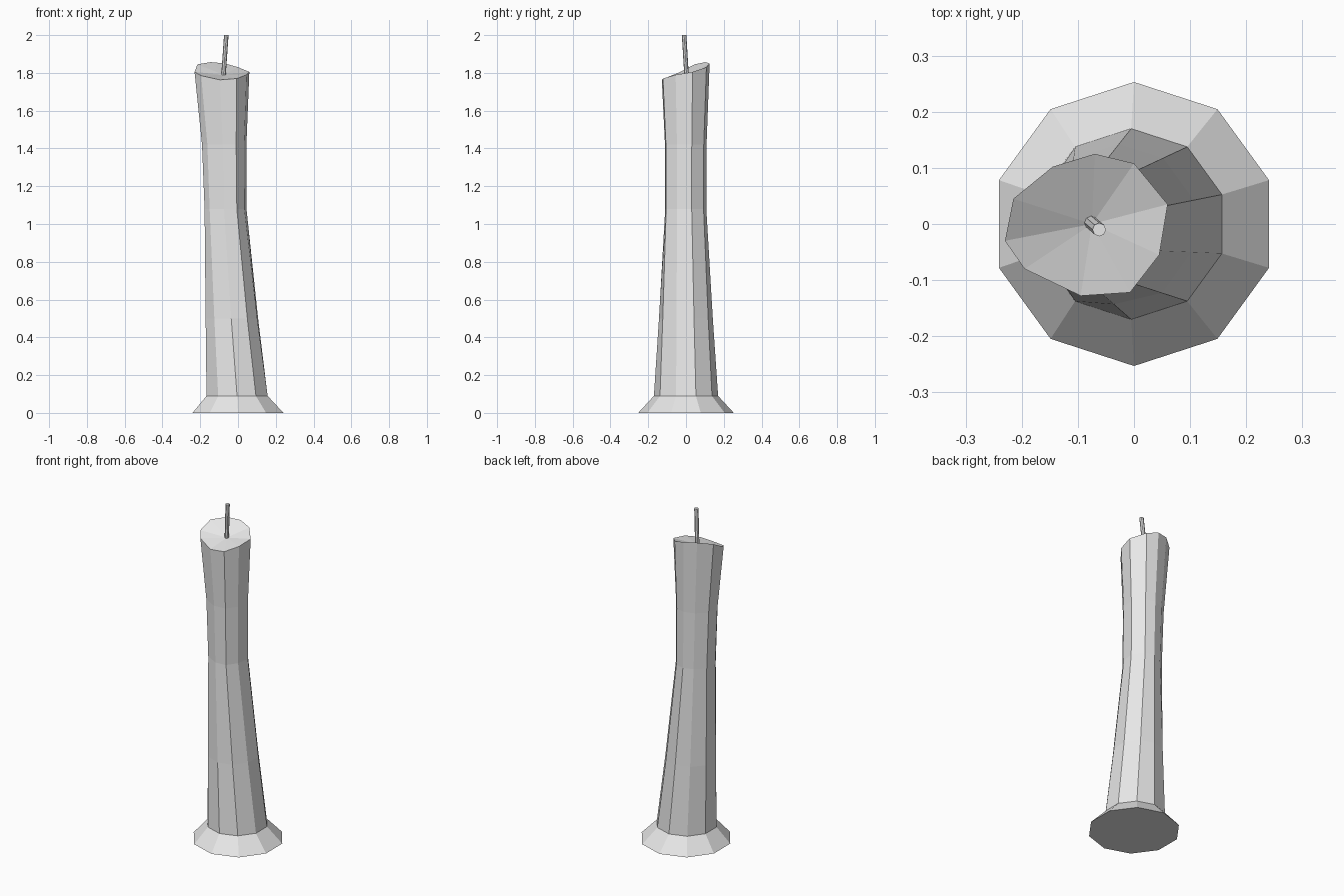
import bpy, bmesh, math
from mathutils import Vector

cube = bpy.data.objects.get("Cube")
if cube:
    bpy.data.objects.remove(cube, do_unlink=True)

SIDES = 10
wax = bpy.data.materials.new("pale_grey")
wax.use_nodes = True
wax.diffuse_color = (0.8, 0.8, 0.8, 1)
wax.node_tree.nodes["Principled BSDF"].inputs["Base Color"].default_value = (0.8, 0.8, 0.8, 1)


def loft(name, rings, start_tip=None, end_tip=None):
    """Bridge a stack of rings; close each end with a fan to a tip or one flat face."""
    bm = bmesh.new()
    loops = [[bm.verts.new(p) for p in ring] for ring in rings]
    n = len(loops[0])
    for a, b in zip(loops, loops[1:]):
        for i in range(n):
            j = (i + 1) % n
            bm.faces.new((a[i], a[j], b[j], b[i]))
    for loop, tip in ((loops[0], start_tip), (loops[-1], end_tip)):
        if tip is None:
            bm.faces.new(loop)
        else:
            centre = bm.verts.new(tip)
            for i in range(n):
                bm.faces.new((loop[i], loop[(i + 1) % n], centre))
    bmesh.ops.recalc_face_normals(bm, faces=bm.faces)
    mesh = bpy.data.meshes.new(name)
    bm.to_mesh(mesh)
    bm.free()
    mesh.materials.append(wax)
    obj = bpy.data.objects.new(name, mesh)
    bpy.context.collection.objects.link(obj)
    return obj


def circle(cx, r, z):
    """Regular ring that starts at the front corner."""
    return [Vector((cx + r * math.sin(math.tau * i / SIDES),
                    -r * math.cos(math.tau * i / SIDES), z)) for i in range(SIDES)]


# Uneven, slanted rim of the candle, counter-clockwise from the front
rim = [Vector(p) for p in (
    (-0.095, -0.128, 1.763), (-0.007, -0.122, 1.77), (0.045, -0.055, 1.79),
    (0.06, 0.035, 1.805), (0.0, 0.108, 1.83), (-0.07, 0.125, 1.85),
    (-0.145, 0.102, 1.857), (-0.215, 0.045, 1.845), (-0.23, -0.03, 1.805),
    (-0.195, -0.08, 1.785))]


def rim_copy(cx, sx, sy, z):
    """Narrowed flat copy of the rim's outline."""
    return [Vector((cx + sx * (p.x + 0.085), sy * p.y, z)) for p in rim]


# Flared foot and leaning shaft
foot = circle(0, 0.253, 0)
collar = circle(-0.005, 0.17, 0.09)
waist = rim_copy(-0.066, 0.765, 0.86, 1.08)
neck = rim_copy(-0.073, 0.81, 0.87, 1.42)
lower = [a.lerp(b, 0.45) for a, b in zip(collar, waist)]
for p in lower:
    p.z = 0.5
loft("candle_body", [foot, collar, lower, waist, neck, rim],
     end_tip=(-0.075, 0.0, 1.79))

# Thin leaning wick
wick_ends = [(-0.077, 0.003, 1.785), (-0.062, -0.01, 2.0)]
wick_rings = [[Vector(c) + Vector((0.012 * math.cos(math.tau * i / 8),
                                   0.012 * math.sin(math.tau * i / 8), 0))
               for i in range(8)] for c in wick_ends]
loft("wick", wick_rings)
